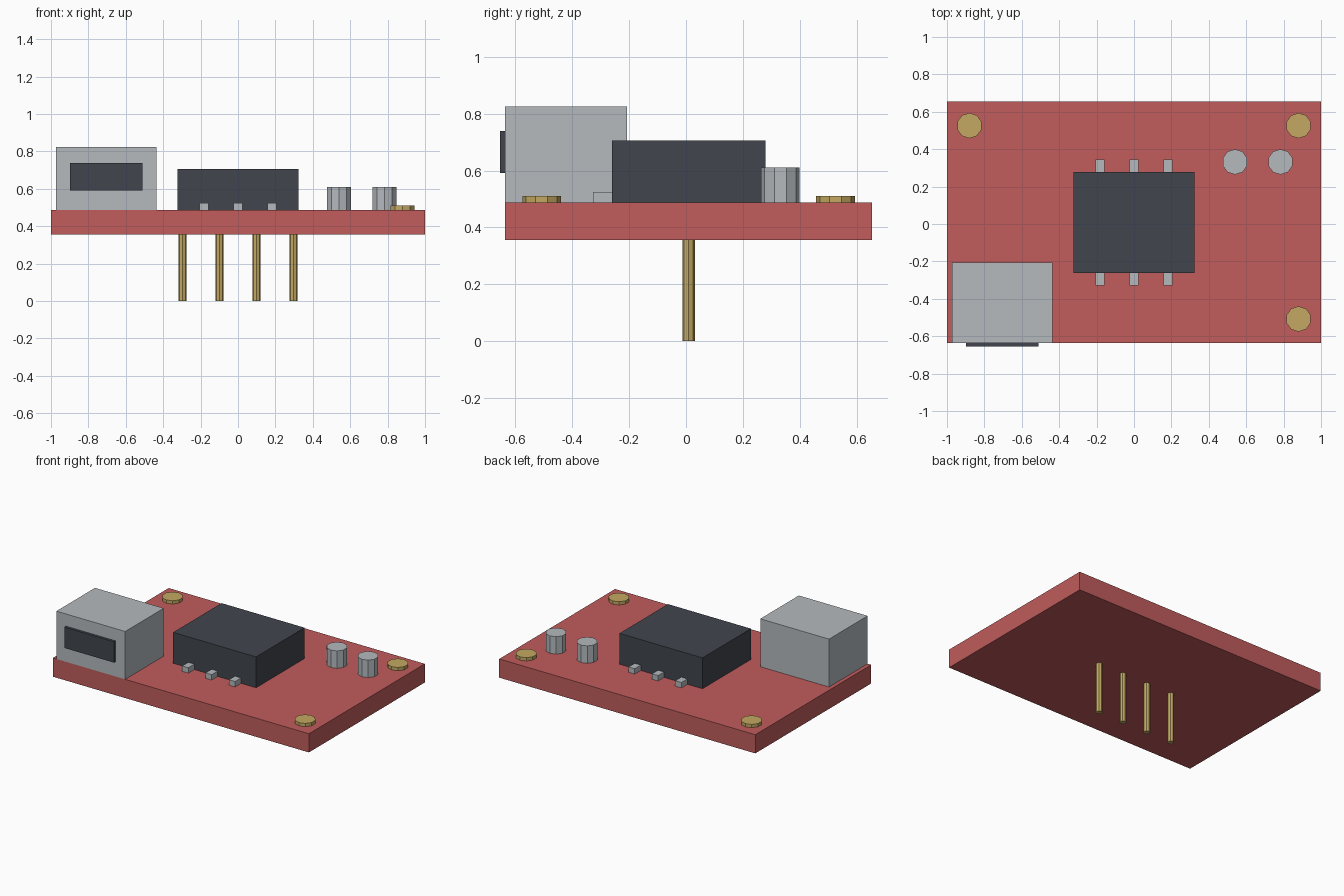
import bpy

if "Cube" in bpy.data.objects:
    bpy.data.objects.remove(bpy.data.objects["Cube"])


def material(name, rgb):
    m = bpy.data.materials.new(name)
    m.use_nodes = True
    m.diffuse_color = (*rgb, 1)
    m.node_tree.nodes["Principled BSDF"].inputs["Base Color"].default_value = (*rgb, 1)
    return m


red = material("board red", (0.533, 0.107, 0.107))
grey = material("metal grey", (0.462, 0.491, 0.515))
dark = material("dark plastic", (0.053, 0.060, 0.074))
gold = material("gold", (0.552, 0.397, 0.122))


def finish(name, mat):
    ob = bpy.context.object
    ob.name = name
    ob.data.materials.append(mat)
    return ob


def box(name, mat, low, high):
    centre = [(a + b) / 2 for a, b in zip(low, high)]
    bpy.ops.mesh.primitive_cube_add(size=1, location=centre)
    ob = finish(name, mat)
    ob.scale = [b - a for a, b in zip(low, high)]
    return ob


def rod(name, mat, x, y, low, high, radius, sides):
    bpy.ops.mesh.primitive_cylinder_add(
        vertices=sides, radius=radius, depth=high - low, location=(x, y, (low + high) / 2))
    return finish(name, mat)


MID = 0.009          # y centre of the board
BOTTOM, TOP = 0.355, 0.487

# Board
box("board", red, (-1, MID - 0.646, BOTTOM), (1, MID + 0.646, TOP))

# Chip and its legs on both long sides
box("chip", dark, (-0.324, MID - 0.27, TOP), (0.324, MID + 0.27, 0.705))
for x in (-0.182, 0, 0.182):
    for side in (-1, 1):
        y = sorted((MID + side * 0.255, MID + side * 0.337))
        box("chip_leg", grey, (x - 0.024, y[0], TOP), (x + 0.024, y[1], 0.525))

# Connector with its dark opening
box("connector", grey, (-0.972, MID - 0.646, TOP), (-0.435, -0.207, 0.825))
box("connector_opening", dark, (-0.898, -0.655, 0.592), (-0.51, -0.63, 0.739))

# Capacitors
for x in (0.54, 0.783):
    rod("capacitor", grey, x, 0.332, TOP, 0.61, 0.068, 10)

# Mounting pads on the open corners
for x, side in ((-0.88, 1), (0.88, 1), (0.88, -1)):
    rod("mounting_pad", gold, x, MID + side * 0.517, TOP, 0.51, 0.068, 10)

# Row of header pins below
for i in range(4):
    rod("header_pin", gold, -0.297 + i * 0.198, MID, 0, BOTTOM, 0.022, 8)
